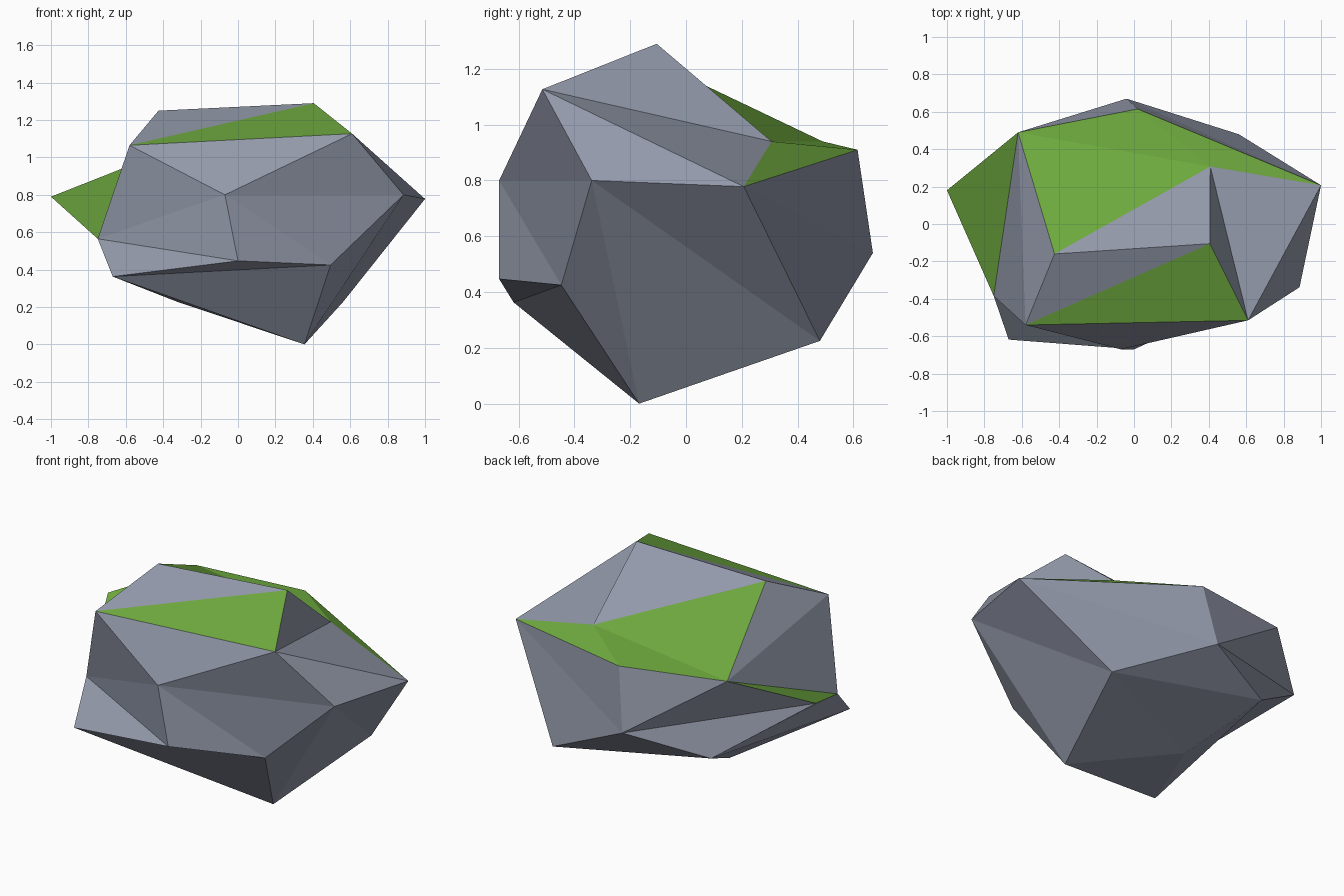
import bpy, bmesh

if "Cube" in bpy.data.objects:
    bpy.data.objects.remove(bpy.data.objects["Cube"])

# Corner points of the boulder
P = dict(
    A=(.405, -.105, 1.29), B=(.61, -.515, 1.127), C=(-.58, -.54, 1.065), D=(-.425, -.16, 1.25),
    E=(-.07, -.67, .80), F=(.885, -.338, .80), G=(1.0, .207, .778), H=(0, -.67, .447),
    K=(.495, -.447, .425), L=(-.67, -.618, .363), M=(-.75, -.385, .565), N=(-1.0, .18, .79),
    O=(.355, -.168, 0), V=(-.33, .05, .23), Q=(.56, .48, .225), R=(-.04, .67, .54),
    S=(.02, .615, .91), T=(-.62, .49, .94), U=(.408, .307, .94), W=(-.51, .485, .44))

# Facets as fans: a hub corner and the corners around it (a repeated end closes the fan)
FANS = [
    ("U", "ABGSTDA"),   # top rear hollow
    ("E", "CBFKHMC"),   # front bulge
    ("C", "BADTM"),     # upper left shoulder
    ("N", "MTR"),       # left point
    ("O", "LKFQVL"),    # foot
    ("L", "MHK"),       # lower left corner
    ("G", "BFQRS"),     # right point
    ("W", "NRQVLMN"),   # underside at the back left
    ("R", "ST"),        # back
]
MOSS = [set(s) for s in ("ABC", "UDT", "UTS", "USG", "NMT")]


def material(name, colour):
    m = bpy.data.materials.new(name)
    m.diffuse_color = (*colour, 1)
    m.use_nodes = True
    m.node_tree.nodes["Principled BSDF"].inputs["Base Color"].default_value = m.diffuse_color
    return m


# Boulder with mossy facets
bm = bmesh.new()
v = {name: bm.verts.new(co) for name, co in P.items()}
for hub, ring in FANS:
    for a, b in zip(ring, ring[1:]):
        face = bm.faces.new((v[hub], v[a], v[b]))
        face.material_index = int({hub, a, b} in MOSS)
bmesh.ops.recalc_face_normals(bm, faces=bm.faces[:])
mesh = bpy.data.meshes.new("mossy_boulder")
mesh.materials.append(material("stone", (.29, .32, .40)))
mesh.materials.append(material("moss", (.16, .41, .05)))
bm.to_mesh(mesh)
bm.free()
bpy.context.collection.objects.link(bpy.data.objects.new("mossy_boulder", mesh))
